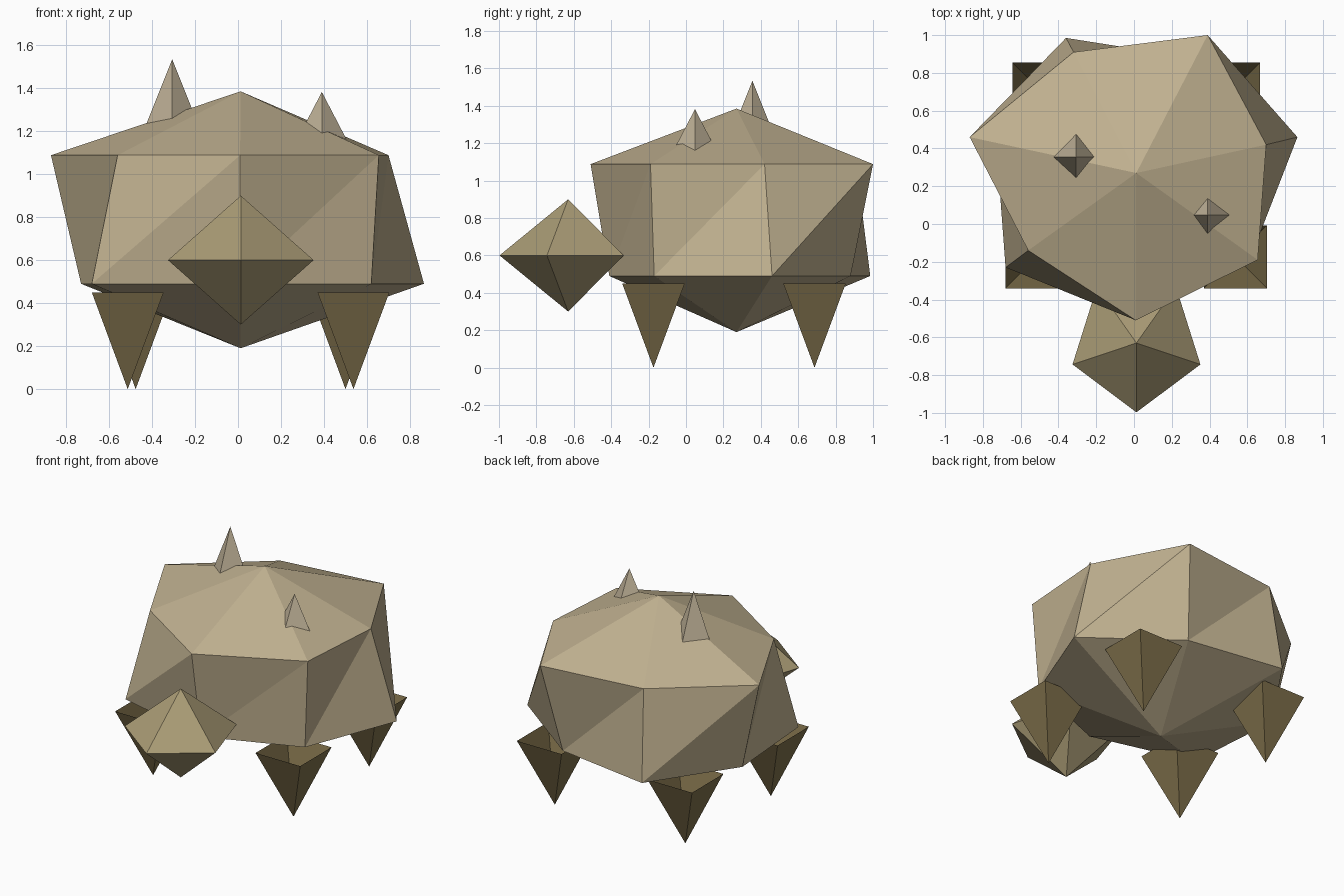
import bpy
from math import sin, cos, pi

if "Cube" in bpy.data.objects:
    bpy.data.objects.remove(bpy.data.objects["Cube"])


def material(name, rgb):
    m = bpy.data.materials.new(name)
    m.diffuse_color = (*rgb, 1)
    m.use_nodes = True
    m.node_tree.nodes["Principled BSDF"].inputs["Base Color"].default_value = m.diffuse_color
    return m


BODY = material("tan", (0.53, 0.44, 0.28))
HEAD = material("dark_tan", (0.40, 0.33, 0.18))
LEG = material("brown", (0.21, 0.16, 0.07))
SPIKE = material("pale_tan", (0.52, 0.44, 0.31))


def add(name, verts, faces, mat):
    me = bpy.data.meshes.new(name)
    me.from_pydata(verts, [], faces)
    me.materials.append(mat)
    ob = bpy.data.objects.new(name, me)
    bpy.context.collection.objects.link(ob)
    return ob


def ring(cx, cy, z, rx, ry, n, start):
    return [(cx + rx * cos(start + 2 * pi * i / n),
             cy + ry * sin(start + 2 * pi * i / n), z) for i in range(n)]


def fan(n, apex, first=0, up=True):
    """Triangles joining a ring to an apex above or below it."""
    tris = [(first + i, first + (i + 1) % n, apex) for i in range(n)]
    return tris if up else [t[::-1] for t in tris]


# Faceted body: two uneven seven-sided rings closed by an apex at each end
upper = [(0.01, -0.51), (0.655, -0.19), (0.70, 0.42), (0.39, 1.0),
         (-0.32, 0.91), (-0.87, 0.46), (-0.56, -0.14)]
lower = [(0.01, -0.41), (0.62, -0.17), (0.865, 0.46), (0.305, 0.88),
         (-0.36, 0.985), (-0.73, 0.44), (-0.68, -0.23)]
verts = [(x, y, 0.49) for x, y in lower] + [(x, y, 1.088) for x, y in upper]
verts += [(0.012, 0.27, 0.19), (0.012, 0.27, 1.385)]
faces = fan(7, 14, 0, False) + fan(7, 15, 7)
for i in range(7):
    j = (i + 1) % 7
    faces += [(i, j, 7 + j), (i, 7 + j, 7 + i)]
add("body", verts, faces, BODY)

# Head: five-sided double pyramid
verts = ring(0.013, -0.63, 0.6, 0.356, 0.367, 5, -pi / 2)
verts += [(0.013, -0.63, 0.9), (0.013, -0.63, 0.3)]
add("head", verts, fan(5, 5) + fan(5, 6, 0, False), HEAD)

# Legs: open square pyramids pointing down
for name, dx, y in (("front_leg", 0.525, -0.174), ("back_leg", 0.488, 0.687)):
    for side, s in (("left", -1), ("right", 1)):
        x, r = 0.012 + s * dx, 0.167 * 2 ** 0.5
        verts = ring(x, y, 0.45, r, r, 4, pi / 4) + [(x, y, 0)]
        add(f"{name}_{side}", verts, fan(4, 4, 0, False), LEG)

# Back spikes, sunk into the body
for name, x, y, top, r, h in (("tall_spike", -0.306, 0.355, 1.534, 0.14, 0.35),
                              ("short_spike", 0.39, 0.048, 1.382, 0.125, 0.24)):
    verts = ring(x, y, top - h, r, r, 4, 0) + [(x, y, top)]
    add(name, verts, fan(4, 4) + [(3, 2, 1, 0)], SPIKE)
